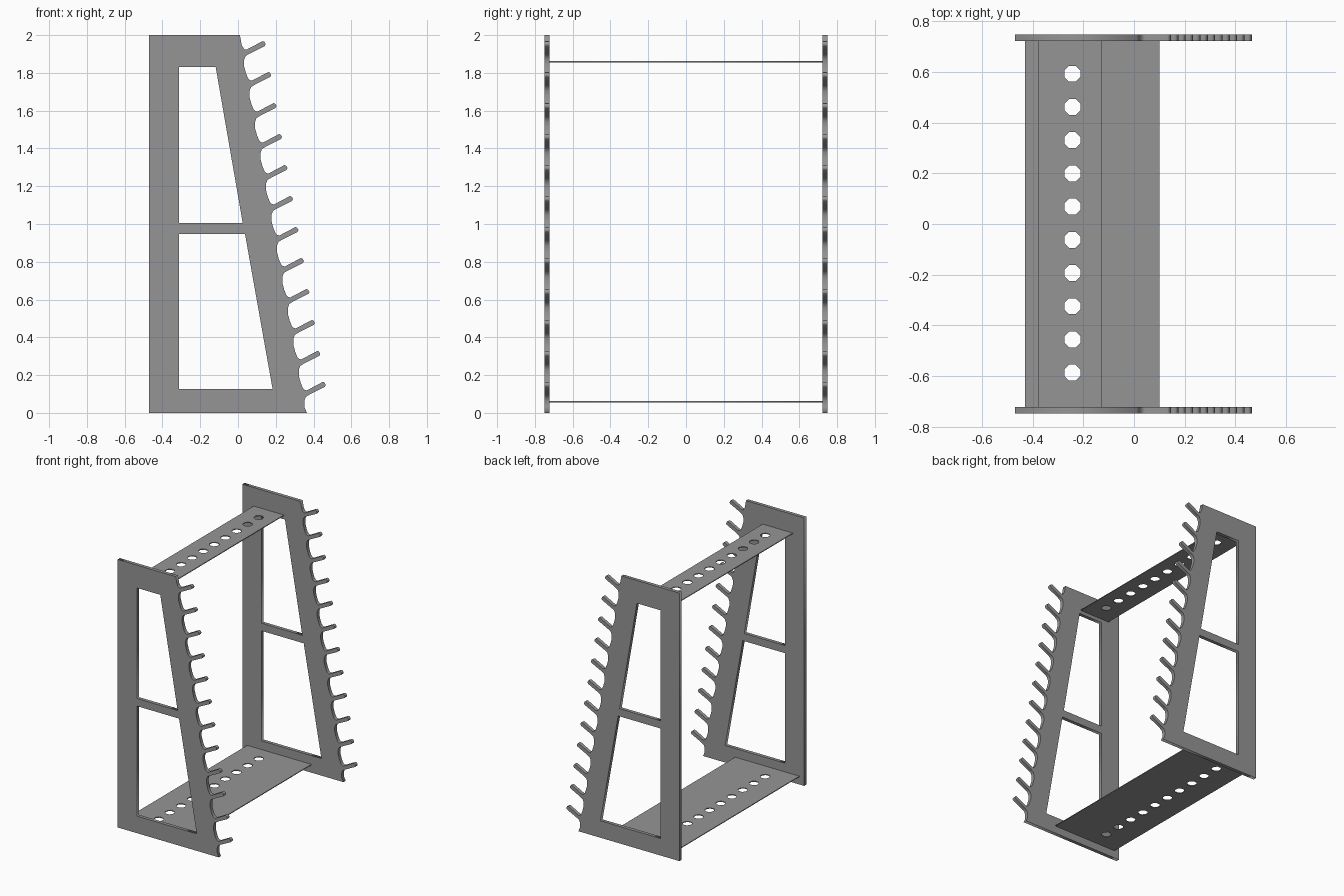
import bpy
from math import cos, sin, pi, radians

cube = bpy.data.objects.get("Cube")
if cube:
    bpy.data.objects.remove(cube, do_unlink=True)

GREY = (0.3, 0.3, 0.3, 1.0)
grey = bpy.data.materials.new("plain_grey")
grey.use_nodes = True
grey.diffuse_color = GREY
grey.node_tree.nodes["Principled BSDF"].inputs["Base Color"].default_value = GREY


def cut_sheet(name, loops, thickness, location, upright=False):
    """Flat sheet from an outline and its openings, turned into a mesh."""
    curve = bpy.data.curves.new(name + "_profile", "CURVE")
    curve.dimensions = "2D"
    curve.fill_mode = "BOTH"
    curve.extrude = thickness / 2
    for loop in loops:
        spline = curve.splines.new("POLY")
        spline.points.add(len(loop) - 1)
        for point, (u, v) in zip(spline.points, loop):
            point.co = (u, v, 0, 1)
        spline.use_cyclic_u = True
    helper = bpy.data.objects.new(name + "_helper", curve)
    bpy.context.collection.objects.link(helper)
    mesh = bpy.data.meshes.new_from_object(
        helper.evaluated_get(bpy.context.evaluated_depsgraph_get()))
    bpy.data.objects.remove(helper, do_unlink=True)
    bpy.data.curves.remove(curve)
    mesh.name = name
    mesh.materials.clear()
    mesh.materials.append(grey)
    obj = bpy.data.objects.new(name, mesh)
    bpy.context.collection.objects.link(obj)
    obj.location = location
    if upright:
        obj.rotation_euler.x = radians(90)
    return obj


# Side frame profile: one peg and the hollow below it, repeated down the slope
PEG_COUNT = 12
STEP_X, STEP_Z = 0.029, 0.164
peg = [(0.045, 1.923), (0.13, 1.968), (0.139, 1.965), (0.146, 1.952),
       (0.141, 1.942), (0.061, 1.902)]
hollow = [(0.04, 1.889), (0.032, 1.868), (0.032, 1.836), (0.042, 1.799),
          (0.053, 1.772), (0.063, 1.762)]

outline = [(-0.47, 0), (-0.47, 2), (0.01, 2), (0.02, 1.947), (0.032, 1.926)]
for i in range(PEG_COUNT):
    last = i == PEG_COUNT - 1
    for x, z in peg + (hollow[:3] if last else hollow):
        outline.append((x + i * STEP_X, z - i * STEP_Z))
outline.append((0.365, 0))

upper_opening = [(-0.312, 1.005), (0.025, 1.005), (-0.118, 1.83), (-0.312, 1.83)]
lower_opening = [(-0.312, 0.127), (0.183, 0.127), (0.037, 0.948), (-0.312, 0.948)]

for name, y in (("front_side_frame", -0.735), ("back_side_frame", 0.735)):
    cut_sheet(name, [outline, upper_opening, lower_opening], 0.026,
              (0, y, 0), upright=True)


# Shelves with a row of octagonal holes
def octagon(cx, cy, r=0.034):
    return [(cx + r * cos(pi / 8 + k * pi / 4), cy + r * sin(pi / 8 + k * pi / 4))
            for k in range(8)]


holes = [octagon(-0.243, 0.003 + (k - 4.5) * 0.131) for k in range(10)]
for name, x0, x1, z in (("bottom_shelf", -0.43, 0.1, 0.059),
                        ("top_shelf", -0.376, -0.127, 1.859)):
    edge = [(x0, -0.724), (x1, -0.724), (x1, 0.724), (x0, 0.724)]
    cut_sheet(name, [edge] + holes, 0.006, (0, 0, z))
